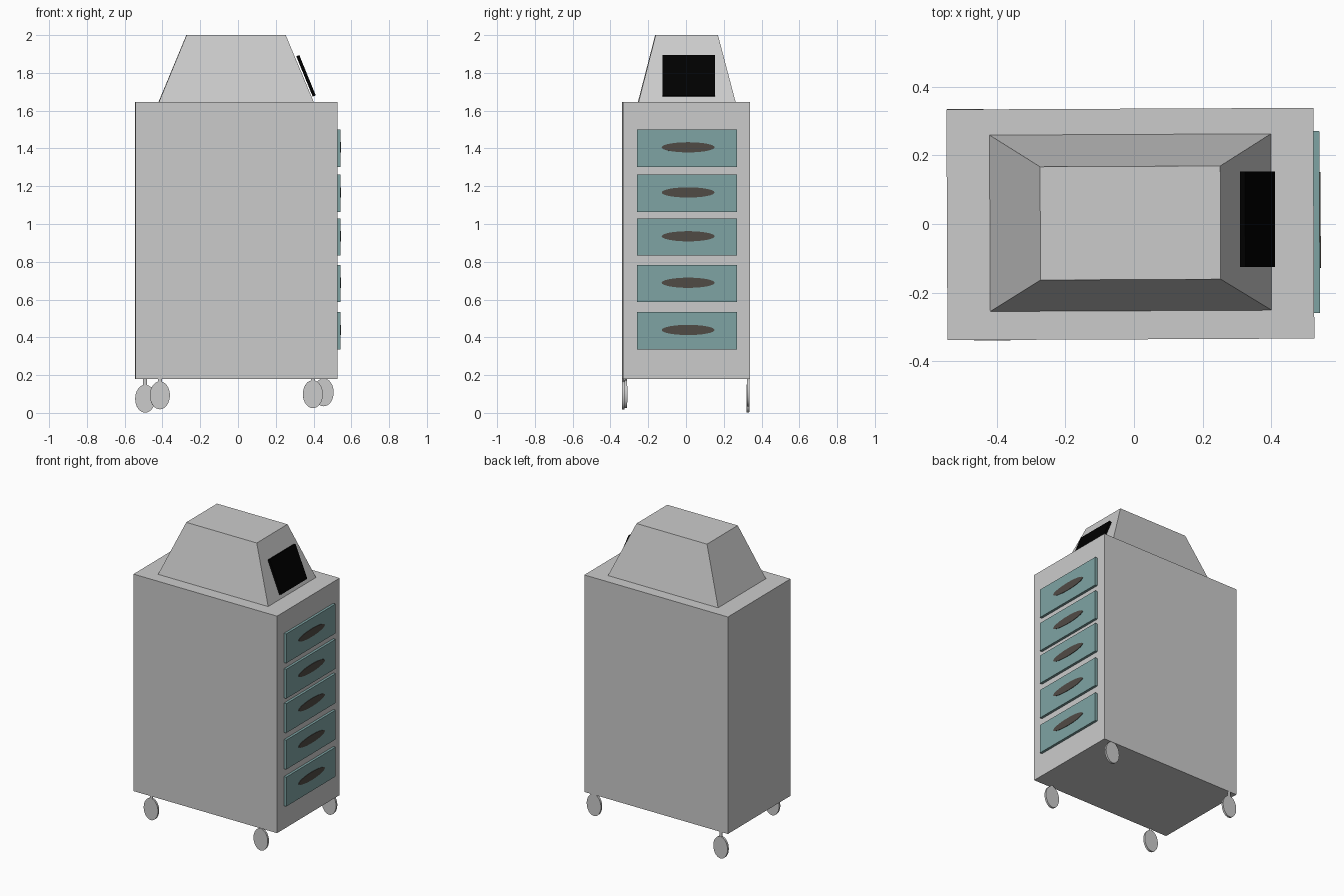
import bpy, bmesh
from math import pi
from mathutils import Matrix, Vector

if "Cube" in bpy.data.objects:
    bpy.data.objects.remove(bpy.data.objects["Cube"])

TWIST = Matrix.Rotation(0.0045, 4, 'Z')   # the whole cart sits very slightly turned


def material(name, rgb):
    m = bpy.data.materials.new(name)
    m.diffuse_color = (*rgb, 1)
    m.use_nodes = True
    m.node_tree.nodes["Principled BSDF"].inputs["Base Color"].default_value = m.diffuse_color
    return m


teal = material("teal", (0.21, 0.37, 0.37))
brown = material("dark_brown", (0.08, 0.07, 0.06))
black = material("black", (0.0, 0.0, 0.0))


def finish(name, bm, mat=None, smooth=False):
    bm.transform(TWIST)
    bmesh.ops.recalc_face_normals(bm, faces=bm.faces)
    me = bpy.data.meshes.new(name)
    bm.to_mesh(me)
    bm.free()
    ob = bpy.data.objects.new(name, me)
    bpy.context.collection.objects.link(ob)
    if mat:
        me.materials.append(mat)
    if smooth:
        bpy.ops.object.select_all(action='DESELECT')
        bpy.context.view_layer.objects.active = ob
        ob.select_set(True)
        bpy.ops.object.shade_smooth_by_angle()
    return ob


def box(name, lo, hi, mat=None):
    lo, hi = Vector(lo), Vector(hi)
    bm = bmesh.new()
    bmesh.ops.create_cube(bm, size=1)
    bm.transform(Matrix.Translation((lo + hi) / 2) @ Matrix.Diagonal((*(hi - lo), 1)))
    return finish(name, bm, mat)


def disc(name, centre, axis, scale, mat=None, segments=32):
    """Elliptical disc; scale = full thickness along the axis, radii on the others."""
    bm = bmesh.new()
    bmesh.ops.create_cone(bm, cap_ends=True, segments=segments, radius1=1, radius2=1, depth=1)
    turn = {'X': Matrix.Rotation(pi / 2, 4, 'Y'),
            'Y': Matrix.Rotation(pi / 2, 4, 'X'),
            'Z': Matrix.Identity(4)}[axis]
    bm.transform(Matrix.Translation(centre) @ Matrix.Diagonal((*scale, 1)) @ turn)
    return finish(name, bm, mat, smooth=True)


# Cabinet body
box("cabinet", (-0.545, -0.336, 0.18), (0.524, 0.336, 1.645))

# Tapered hood on top
bm = bmesh.new()
rings = []
for x0, x1, y0, y1, z in ((-0.42, 0.40, -0.253, 0.261, 1.645),
                          (-0.273, 0.252, -0.162, 0.168, 2.0)):
    rings.append([bm.verts.new((x, y, z)) for x, y in ((x0, y0), (x1, y0), (x1, y1), (x0, y1))])
for ring in rings:
    bm.faces.new(ring)
for i in range(4):
    j = (i + 1) % 4
    bm.faces.new((rings[0][i], rings[0][j], rings[1][j], rings[1][i]))
finish("hood", bm)

# Sloped display panel, extruded across y
bm = bmesh.new()
profile = ((0.396, 1.675), (0.411, 1.681), (0.324, 1.894), (0.309, 1.888))
face = bm.faces.new([bm.verts.new((x, -0.127, z)) for x, z in profile])
new = bmesh.ops.extrude_face_region(bm, geom=[face])["geom"]
bmesh.ops.translate(bm, vec=(0, 0.278, 0), verts=[v for v in new if isinstance(v, bmesh.types.BMVert)])
finish("display_panel", bm, black)

# Drawer fronts with oval handles
for i, z in enumerate((0.435, 0.685, 0.931, 1.163, 1.402), 1):
    box(f"drawer_{i}", (0.52, -0.262, z - 0.099), (0.541, 0.268, z + 0.099), teal)
    disc(f"drawer_handle_{i}", (0.540, 0.009, z + 0.004), 'X', (0.008, 0.14, 0.027), brown)

# Casters: oval wheels on short stems
for name, x, y, z in (("front_left", -0.415, -0.331, 0.093), ("front_right", 0.395, -0.320, 0.099),
                      ("back_left", -0.49, 0.330, 0.075), ("back_right", 0.455, 0.327, 0.109)):
    disc(f"{name}_wheel", (x, y, z), 'Y', (0.053, 0.014, 0.074))
    disc(f"{name}_stem", (x, y, z + 0.086), 'Z', (0.011, 0.006, 0.04), segments=16)
